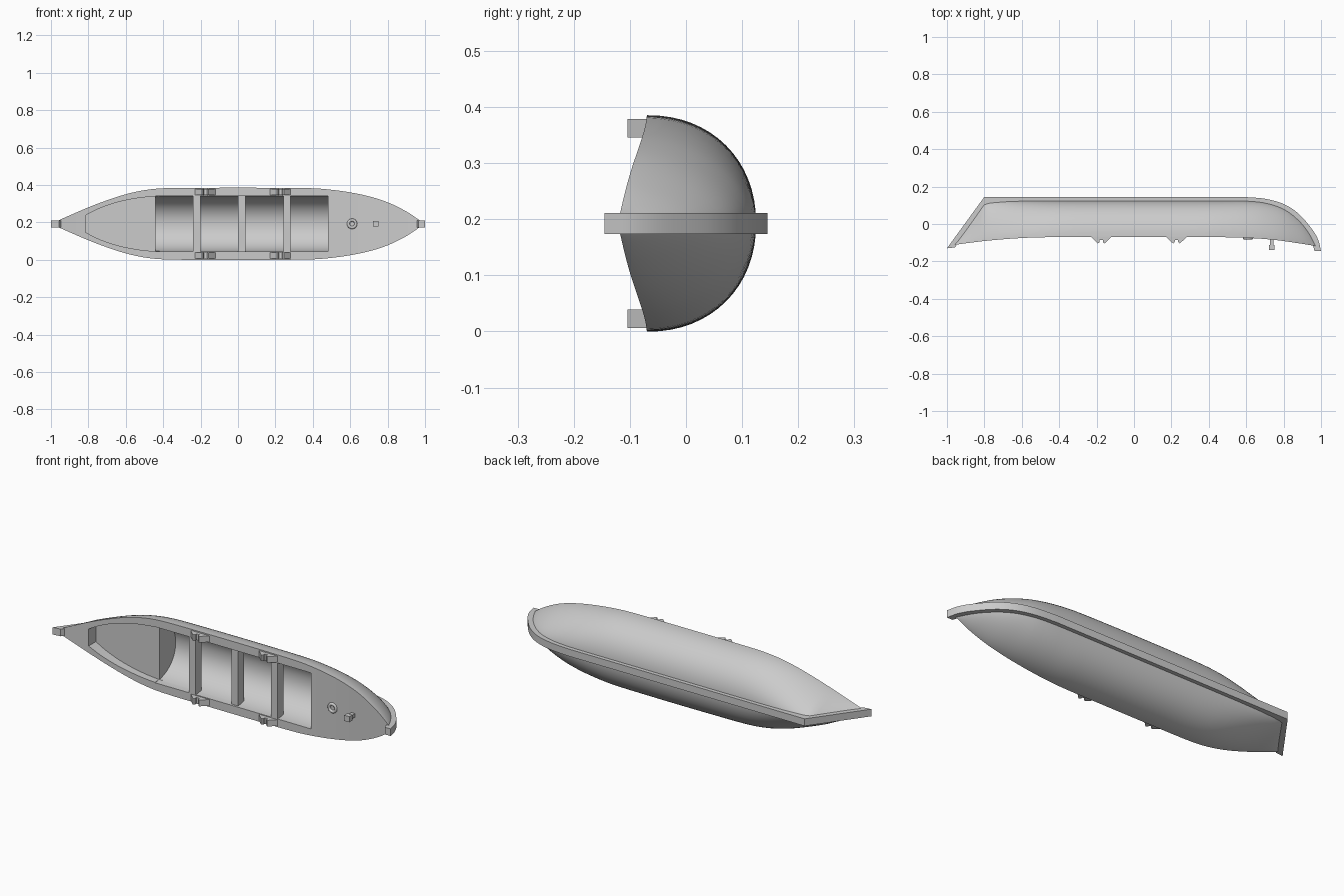
import bpy, bmesh, math
from mathutils import Vector

if "Cube" in bpy.data.objects:
    bpy.data.objects.remove(bpy.data.objects["Cube"])

ZC = 0.1925  # centreline height


def make(name, verts, faces, angle=35):
    me = bpy.data.meshes.new(name)
    bm = bmesh.new()
    vs = [bm.verts.new(v) for v in verts]
    for f in faces:
        bm.faces.new([vs[i] for i in f])
    bmesh.ops.recalc_face_normals(bm, faces=bm.faces)
    bm.to_mesh(me)
    bm.free()
    ob = bpy.data.objects.new(name, me)
    bpy.context.collection.objects.link(ob)
    smooth(ob, angle)
    return ob


def smooth(ob, angle=35):
    bpy.ops.object.select_all(action='DESELECT')
    bpy.context.view_layer.objects.active = ob
    ob.select_set(True)
    bpy.ops.object.shade_smooth_by_angle(angle=math.radians(angle))


def loft(name, rings):
    """Skin closed rings of equal length and cap both ends."""
    n = len(rings[0])
    verts = [p for r in rings for p in r]
    faces = [(k*n+i, k*n+(i+1) % n, (k+1)*n+(i+1) % n, (k+1)*n+i)
             for k in range(len(rings)-1) for i in range(n)]
    faces += [tuple(range(n)), tuple(range(len(verts)-n, len(verts)))]
    return make(name, verts, faces)


def box(name, x0, x1, y0, y1, z0, z1):
    return loft(name, [[(x, y0, z0), (x, y1, z0), (x, y1, z1), (x, y0, z1)] for x in (x0, x1)])


def curve(x, tab):
    """Smooth interpolation through a table of (x, value)."""
    if x <= tab[0][0]:
        return tab[0][1]
    if x >= tab[-1][0]:
        return tab[-1][1]
    def slope(i):
        a, b = tab[max(i-1, 0)], tab[min(i+1, len(tab)-1)]
        return (b[1]-a[1]) / (b[0]-a[0])
    i = max(k for k in range(len(tab)-1) if tab[k][0] <= x)
    (xa, a), (xb, b) = tab[i], tab[i+1]
    h = xb-xa
    t = (x-xa)/h
    return ((2*t**3-3*t*t+1)*a + (t**3-2*t*t+t)*h*slope(i)
            + (3*t*t-2*t**3)*b + (t**3-t*t)*h*slope(i+1))


def section(x, top, bottom, half, p, n=32):
    """Superellipse half section, flat at the deck."""
    pts = []
    for i in range(n+1):
        a = math.pi*i/n
        c, s = math.cos(a), max(math.sin(a), 0)
        pts.append((x, top+(bottom-top)*s**(2/p),
                    ZC+half*math.copysign(abs(c)**(2/p), c)))
    return pts


HALF = [(-.965, .016), (-.9, .045), (-.8, .088), (-.7, .126), (-.6, .158), (-.5, .18), (-.4, .19), (-.2, .1925),
        (.2, .1925), (.4, .19), (.5, .182), (.6, .168), (.7, .147), (.8, .115), (.9, .066), (.975, .016)]
SHEER = [(-.965, -.112), (-.8, -.091), (-.6, -.075), (-.4, -.07), (.4, -.07), (.6, -.074),
         (.75, -.085), (.88, -.103), (.975, -.118)]
BOTTOM = [(.5, .125), (.6, .124), (.7, .115), (.8, .085), (.88, .03), (.94, -.04), (.975, -.108)]
FULL = [(-.965, 1.3), (-.8, 1.4), (-.5, 1.95), (-.3, 2.1), (.4, 2.1), (.6, 1.95), (.8, 1.6), (.975, 1.4)]

# Solid hull with a flat deck
rings = []
for k in range(81):
    x = .005 - .97*math.cos(math.pi*k/80)
    bottom = min(curve(x, BOTTOM), 1.375*(x+.965)-.104)
    rings.append(section(x, curve(x, SHEER), bottom, curve(x, HALF), curve(x, FULL)))
hull = loft("hull", rings)

# Cut the rounded well and the shallow platform recess
well = loft("well_cutter", [[(x, -.3, ZC+.149)] + section(x, -.07, .104, .149, 2.1) + [(x, -.3, ZC-.149)]
                            for x in (-.44, .48)])
SIDE = [(-.815, .045), (-.76, .074), (-.7, .098), (-.63, .119), (-.55, .135), (-.48, .144), (-.42, .148)]
half = [(x, curve(x, SIDE)) for x in [-.815+.395*i/18 for i in range(19)]]
outline = half + [(x, -h) for x, h in reversed(half)]
recess = loft("recess_cutter", [[(x, y, ZC+h) for x, h in outline] for y in (-.3, -.032)])
for cutter in (well, recess):
    mod = hull.modifiers.new("cut", 'BOOLEAN')
    mod.operation, mod.solver, mod.object = 'DIFFERENCE', 'EXACT', cutter
    bpy.context.view_layer.objects.active = hull
    bpy.ops.object.modifier_apply(modifier=mod.name)
    bpy.data.objects.remove(cutter)
smooth(hull, 30)

# Keel strip with raked stern post and curved stem
OUT = [(-1, -.13), (-.8, .145), (.58, .145), (.7, .135), (.8, .107), (.88, .055), (.95, -.025), (.985, -.085), (1, -.145)]
INN = [(-.957, -.125), (-.78, .108), (.58, .108), (.68, .1), (.775, .073), (.85, .025), (.915, -.045), (.95, -.1), (.966, -.145)]


def rounded(pts, steps=5):
    """Keep the straight run, then spline the stem."""
    res = [Vector(p) for p in pts[:2]]
    v = [Vector((.3, pts[2][1]))] + [Vector(p) for p in pts[2:]]
    v.append(2*v[-1]-v[-2])
    for i in range(1, len(v)-2):
        m0 = (v[i+1]-v[i-1])/2 if i > 1 else (v[2]-v[1])
        m1 = (v[i+2]-v[i])/2
        for s in range(steps):
            t = s/steps
            res.append((2*t**3-3*t*t+1)*v[i] + (t**3-2*t*t+t)*m0 + (3*t*t-2*t**3)*v[i+1] + (t**3-t*t)*m1)
    return res + [v[-2]]


loft("keel", [[(x, y, ZC+z) for (x, y), z in ((o, -.019), (o, .019), (i, .019), (i, -.019))]
              for o, i in zip(rounded(OUT), rounded(INN))])

# Thwarts
for name, x, top in (("rear_seat", -.221, -.07), ("middle_seat", .021, -.058), ("front_seat", .262, -.07)):
    box(name, x-.02, x+.02, top, top+.05, ZC-.152, ZC+.152)

# Oarlocks: notched wedges on both gunwales
side = [(.058, -.066), (.025, -.098), (.018, -.104), (.01, -.098), (.008, -.086)]
profile = side + [(-x, y) for x, y in reversed(side)]
for x in (-.175, .227):
    for s in (-1, 1):
        loft("oarlock", [[(x+px, py, ZC+s*z) for px, py in profile] for z in (.153, .186)])

# Foredeck ring and mooring post
bpy.ops.mesh.primitive_torus_add(major_radius=.02, minor_radius=.008, major_segments=24, minor_segments=10,
                                 location=(.61, -.075, ZC), rotation=(math.pi/2, 0, 0))
bpy.context.object.name = "deck_ring"
smooth(bpy.context.object, 60)
box("post_stem", .727, .747, -.12, -.07, ZC-.01, ZC+.01)
box("post_cap", .722, .752, -.138, -.112, ZC-.015, ZC+.015)
